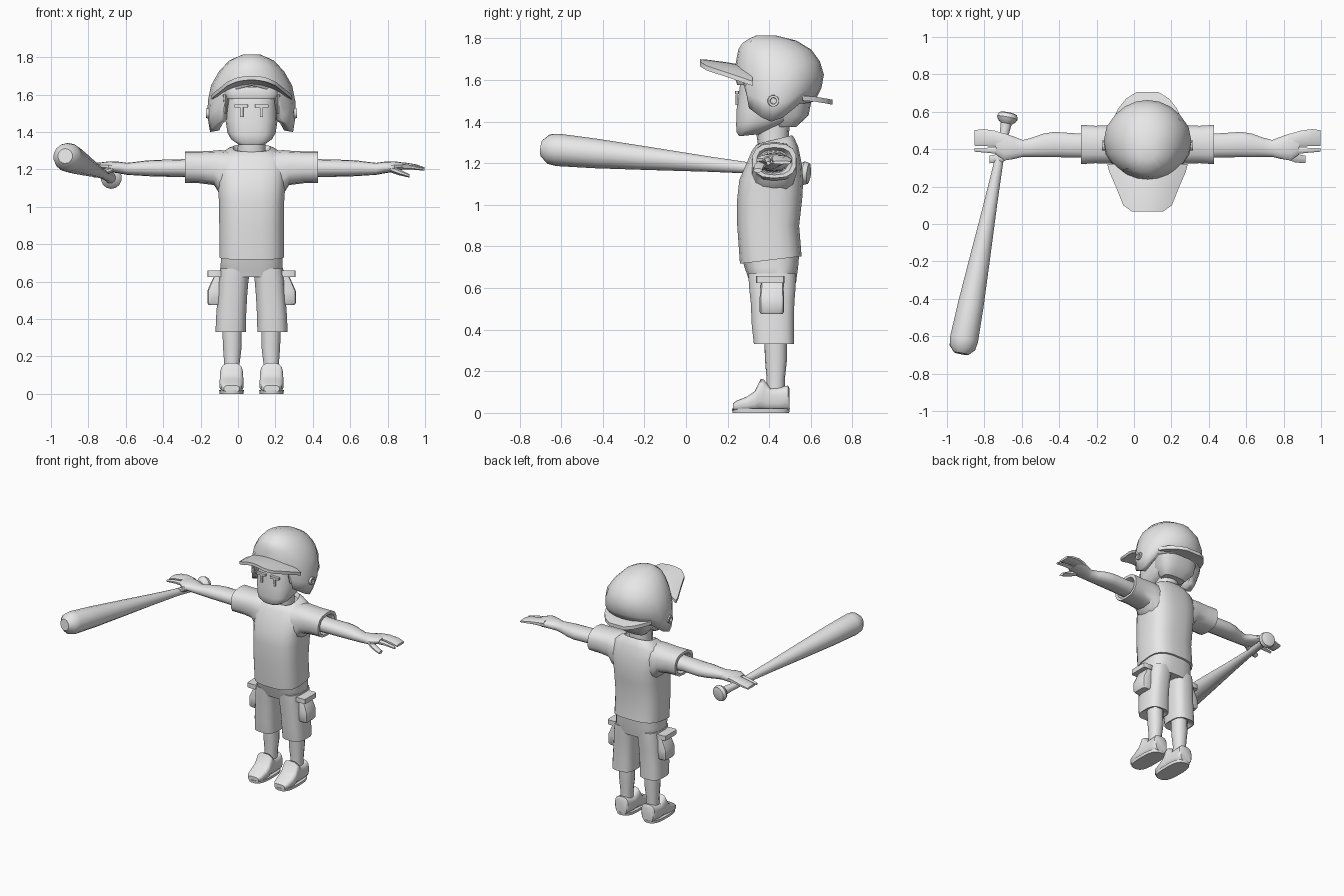
import bpy, bmesh, math
from mathutils import Vector

C = 0.0725  # the body's mirror plane
grey = bpy.data.materials.new("plain_grey")
grey.diffuse_color = (0.8, 0.8, 0.8, 1)


def finish(name, bm, thick=0):
    bmesh.ops.recalc_face_normals(bm, faces=bm.faces)
    me = bpy.data.meshes.new(name)
    bm.to_mesh(me)
    bm.free()
    me.materials.append(grey)
    ob = bpy.data.objects.new(name, me)
    bpy.context.collection.objects.link(ob)
    if thick:
        m = ob.modifiers.new("thickness", 'SOLIDIFY')
        m.thickness = thick
        m.offset = -1
    return ob


def ring(axis, pos, a, ra, b, rb, p=2, n=16, tilt=0):
    """Superellipse across one axis; tilt leans it along the second direction."""
    pts = []
    for i in range(n):
        t = 2 * math.pi * (i + 0.5) / n
        c, s = math.cos(t), math.sin(t)
        u = math.copysign(abs(c) ** (2 / p), c) * ra
        v = math.copysign(abs(s) ** (2 / p), s) * rb
        w = pos + tilt * v
        pts.append({'x': (w, a + u, b + v), 'y': (a + u, w, b + v),
                    'z': (a + u, b + v, w)}[axis])
    return pts


def loft(name, rings):
    bm = bmesh.new()
    vs = [[bm.verts.new(p) for p in r] for r in rings]
    n = len(vs[0])
    for r, q in zip(vs, vs[1:]):
        for i in range(n):
            bm.faces.new((r[i], r[(i + 1) % n], q[(i + 1) % n], q[i]))
    bm.faces.new(vs[0])
    bm.faces.new(vs[-1])
    return finish(name, bm)


def upright(name, rows, x=C, p=3, n=20):
    """Rows: height, front y, back y, half width, tilt, x offset."""
    return loft(name, [ring('z', z, x + dx, hw, (y0 + y1) / 2, (y1 - y0) / 2, p, n, k)
                       for z, y0, y1, hw, k, dx in rows])


def limb(name, s, rows, p=2.3, n=14):
    """Rows: sideways distance, y, y radius, z, z radius."""
    return loft(name, [ring('x', C + s * d, y, ry, z, rz, p, n) for d, y, ry, z, rz in rows])


def box(name, x, y, z, w, d, h):
    return loft(name, [ring('z', z + k * h / 2, x, w / 2, y, d / 2, 8, 12) for k in (-1, 1)])


def lerp(table, v):
    for a, b in zip(table, table[1:]):
        if a[0] <= v <= b[0]:
            t = (v - a[0]) / (b[0] - a[0])
            return [p + (q - p) * t for p, q in zip(a[1:], b[1:])]
    return list(table[0 if v < table[0][0] else -1][1:])


# Shirt, shorts and head
upright("shirt", [(.735, .265, .55, .165, .12, 0), (.735, .258, .557, .174, .12, 0),
                  (.9, .245, .545, .174, 0, 0), (1.03, .245, .56, .176, 0, 0),
                  (1.12, .255, .565, .182, 0, 0), (1.2, .29, .557, .187, 0, 0),
                  (1.27, .315, .54, .175, .1, 0), (1.305, .335, .52, .13, .2, 0),
                  (1.315, .35, .51, .10, .25, 0), (1.29, .36, .50, .085, .25, 0)])
upright("shorts_waist", [(.625, .305, .53, .15, 0, 0), (.65, .298, .533, .17, 0, 0),
                         (.7, .28, .54, .166, 0, 0), (.76, .265, .545, .165, 0, 0)])
upright("neck", [(1.26, .35, .5, .08, 0, 0), (1.33, .34, .495, .075, 0, 0),
                 (1.42, .34, .5, .078, 0, 0)], p=2.2, n=14)
upright("head", [(1.335, .255, .36, .07, .1, 0), (1.365, .242, .44, .11, .15, 0),
                 (1.40, .24, .52, .13, .1, 0), (1.46, .242, .58, .14, 0, 0),
                 (1.55, .255, .61, .14, 0, 0), (1.62, .262, .61, .138, 0, 0),
                 (1.70, .31, .58, .11, 0, 0)])
upright("back_hair", [(1.375, .44, .53, .085, 0, 0), (1.43, .41, .59, .135, 0, 0),
                      (1.58, .40, .62, .16, 0, 0)])
upright("hair_fringe", [(1.575, .246, .42, .138, 0, 0), (1.60, .238, .42, .15, 0, 0),
                        (1.64, .25, .42, .15, 0, 0)])

for s, side in ((-1, "right_"), (1, "left_")):
    # Face details
    box(side + "eye", C + s * .053, .245, 1.505, .018, .012, .05)
    box(side + "eyebrow", C + s * .055, .245, 1.54, .072, .02, .016)
    upright(side + "sideburn", [(1.50, .30, .36, .008, 0, 0), (1.60, .27, .38, .014, 0, 0)],
            C + s * .14, 3, 10)
    # Sleeves and arms
    limb(side + "sleeve", s, [(.11, .42, .11, 1.17, .128), (.17, .425, .108, 1.185, .118),
                              (.20, .425, .104, 1.208, .092), (.28, .425, .102, 1.211, .085),
                              (.355, .425, .107, 1.212, .084), (.355, .425, .085, 1.21, .066),
                              (.32, .42, .07, 1.208, .055)], 2.6)
    limb(side + "arm", s, [(.3, .42, .068, 1.207, .052), (.38, .42, .066, 1.207, .047),
                           (.5, .425, .069, 1.206, .045), (.56, .42, .064, 1.206, .042),
                           (.62, .41, .052, 1.204, .036), (.667, .404, .046, 1.203, .032),
                           (.71, .407, .06, 1.21, .031), (.765, .412, .074, 1.215, .028),
                           (.81, .43, .06, 1.218, .018)])
    limb(side + "fingers", s, [(.75, .435, .045, 1.217, .024), (.82, .457, .044, 1.22, .017),
                               (.88, .462, .047, 1.213, .014), (.925, .46, .043, 1.203, .008)], 3, 10)
    limb(side + "index_finger", s, [(.76, .39, .022, 1.215, .018), (.85, .394, .015, 1.212, .013),
                                    (.925, .396, .010, 1.200, .008)], 2, 8)
    limb(side + "thumb", s, [(.74, .375, .03, 1.205, .022), (.79, .352, .025, 1.185, .018),
                             (.845, .345, .022, 1.165, .01)], 2, 8)
    # Shorts legs, pockets, shins
    upright(side + "shorts_leg", [(.35, .37, .48, .055, 0, s * .112), (.33, .33, .515, .075, 0, s * .112),
                                  (.33, .325, .52, .082, 0, s * .112), (.42, .315, .52, .081, 0, s * .109),
                                  (.53, .31, .522, .08, 0, s * .102), (.6, .302, .528, .081, 0, s * .097),
                                  (.67, .298, .53, .082, 0, s * .088)], n=16)
    upright(side + "pocket", [(.475, .36, .465, .045, 0, s * .185), (.485, .353, .472, .05, 0, s * .187),
                              (.55, .353, .472, .05, 0, s * .187), (.60, .358, .47, .04, 0, s * .175),
                              (.64, .36, .47, .03, 0, s * .165)], p=6, n=12)
    box(side + "pocket_flap", C + s * .195, .405, .642, .082, .14, .034)
    upright(side + "shin", [(.08, .385, .475, .042, 0, s * .105), (.16, .388, .475, .042, 0, s * .105),
                            (.25, .38, .485, .051, 0, s * .103), (.38, .375, .485, .053, 0, s * .105)],
            p=2.2, n=14)
    # Shoes
    shoe = [(.225, .042, .045), (.245, .056, .06), (.295, .064, .08), (.33, .064, .105),
            (.36, .062, .165), (.375, .06, .16), (.405, .058, .122), (.45, .057, .125),
            (.49, .053, .132), (.497, .045, .12)]
    loft(side + "shoe", [ring('y', y, C + s * .107, w, (h + .01) / 2, (h - .01) / 2, 3.2, 16)
                         for y, w, h in shoe])
    upright(side + "sole", [(0, .222, .497, .064, 0, s * .107), (.02, .22, .5, .067, 0, s * .107)],
            p=2.8)
    # Ear hole rim on the helmet
    limb(side + "ear_hole", s, [(.21, .42, .03, 1.50, .03), (.243, .42, .027, 1.50, .027),
                                (.243, .42, .016, 1.50, .016), (.23, .42, .014, 1.50, .014)], 2, 12)

# Helmet shell: rim height changes with the angle from the front
shape = [(1.40, .222, .27, .55), (1.50, .238, .25, .62), (1.58, .233, .235, .66),
         (1.66, .214, .235, .665), (1.75, .158, .252, .60), (1.79, .11, .28, .53),
         (1.815, .045, .34, .43)]
rim = [(0, 1.65), (30, 1.62), (38, 1.59), (43, 1.465), (70, 1.42), (90, 1.40),
       (110, 1.42), (130, 1.485), (180, 1.50)]
half = [0, 15, 30, 38, 43, 56, 70, 90, 110, 130, 147, 164, 180]
angles = half + [-a for a in half[-2:0:-1]]
bm = bmesh.new()
cols = []
for a in angles:
    z0 = lerp(rim, abs(a))[0]
    col = []
    for f in (0, .2, .4, .6, .78, .92, 1):
        z = z0 + (1.815 - z0) * f
        hw, yf, yb = lerp(shape, z)
        t = math.radians(a)
        col.append(bm.verts.new((C + hw * math.sin(t),
                                 (yf + yb) / 2 - (yb - yf) / 2 * math.cos(t), z)))
    cols.append(col)
for i, c in enumerate(cols):
    d = cols[(i + 1) % len(cols)]
    for j in range(len(c) - 1):
        bm.faces.new((c[j], d[j], d[j + 1], c[j + 1]))
bm.faces.new([c[-1] for c in cols])
finish("helmet_shell", bm, .05)


def visor(name, rows, thick):
    """Rows: y, half width, middle height, drop at the sides."""
    bm = bmesh.new()
    ts = [k / 4 for k in range(-4, 5)]
    low = [[[bm.verts.new((C + hw * t, y, z - drop * t * t - k * thick)) for t in ts]
            for y, hw, z, drop in rows] for k in (0, 1)]
    top, bot = low
    for g in low:
        for r, q in zip(g, g[1:]):
            for i in range(8):
                bm.faces.new((r[i], r[i + 1], q[i + 1], q[i]))
    edge = [[*g[0], *[r[-1] for r in g[1:-1]], *g[-1][::-1], *[r[0] for r in g[-2:0:-1]]]
            for g in (top, bot)]
    for i in range(len(edge[0])):
        j = (i + 1) % len(edge[0])
        bm.faces.new((edge[0][i], edge[0][j], edge[1][j], edge[1][i]))
    return finish(name, bm)


visor("helmet_brim", [(.068, .085, 1.70, .012), (.10, .13, 1.698, .03), (.20, .17, 1.685, .05),
                      (.28, .205, 1.67, .062), (.32, .215, 1.66, .066)], .022)
visor("helmet_back_lip", [(.56, .185, 1.525, .0), (.62, .155, 1.52, .0),
                          (.67, .115, 1.512, .0), (.705, .06, 1.505, .0)], .024)

# Baseball bat lying through the right hand
profile = [(0, .03), (.006, .05), (.028, .057), (.045, .048), (.06, .03), (.12, .025), (.27, .025),
           (.5, .037), (.8, .056), (1.05, .071), (1.24, .078), (1.285, .071), (1.318, .04)]
bat = loft("bat", [ring('z', t, 0, r, 0, r, 2, 14) for t, r in profile])
start, end = Vector((-.672, .595, 1.15)), Vector((-.925, -.70, 1.272))
turn = (end - start).to_track_quat('Z', 'Y')
for v in bat.data.vertices:
    v.co = start + turn @ v.co

# Smooth shading with sharp edges kept
bpy.ops.object.select_all(action='SELECT')
bpy.context.view_layer.objects.active = bat
bpy.ops.object.shade_smooth_by_angle(angle=math.radians(40))
